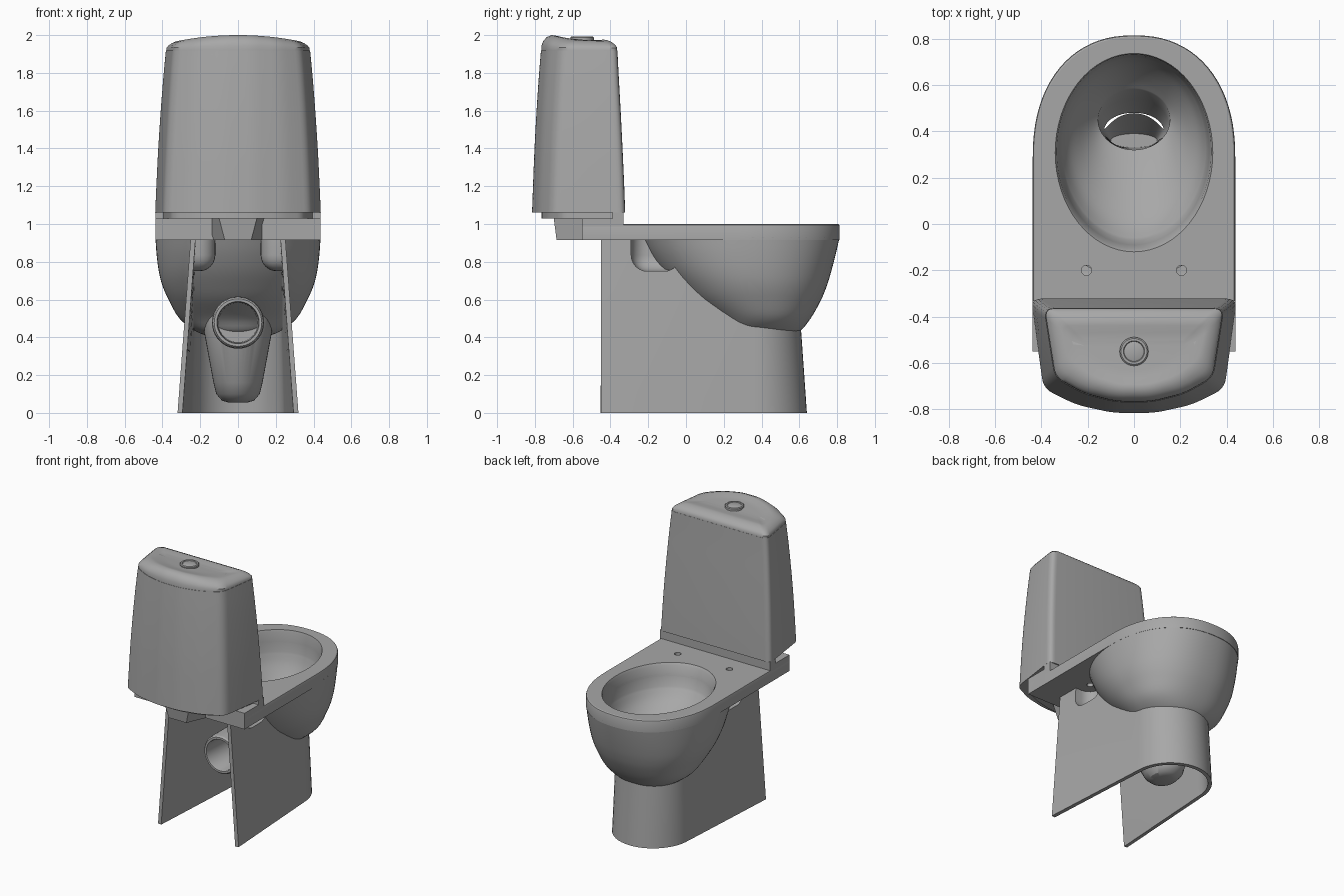
import bpy, bmesh
from math import cos, sin, pi, copysign, radians
from mathutils import Vector

cube = bpy.data.objects.get("Cube")
if cube:
    bpy.data.objects.remove(cube)

ceramic = bpy.data.materials.new("grey ceramic")
ceramic.use_nodes = True
COLOUR = (0.39, 0.39, 0.39, 1)
ceramic.diffuse_color = COLOUR
ceramic.node_tree.nodes["Principled BSDF"].inputs["Base Color"].default_value = COLOUR
FULLNESS = 2.25


def make(name, bm):
    bmesh.ops.recalc_face_normals(bm, faces=bm.faces)
    mesh = bpy.data.meshes.new(name)
    bm.to_mesh(mesh)
    bm.free()
    mesh.materials.append(ceramic)
    ob = bpy.data.objects.new(name, mesh)
    bpy.context.collection.objects.link(ob)
    return ob


def activate(ob):
    bpy.ops.object.select_all(action='DESELECT')
    ob.select_set(True)
    bpy.context.view_layer.objects.active = ob


def smooth(ob, angle=32):
    activate(ob)
    bpy.ops.object.shade_smooth_by_angle(angle=radians(angle))


def modify(ob, kind, **settings):
    mod = ob.modifiers.new(kind.lower(), kind)
    for key, value in settings.items():
        setattr(mod, key, value)
    activate(ob)
    bpy.ops.object.modifier_apply(modifier=mod.name)


def cut(cutter, *targets):
    for ob in targets:
        modify(ob, 'BOOLEAN', operation='DIFFERENCE', solver='EXACT', object=cutter)


def loft(name, rings, caps=True, closed=True):
    """Skin a list of point rings that all have the same count."""
    bm = bmesh.new()
    rows = [[bm.verts.new(p) for p in ring] for ring in rings]
    n = len(rows[0])
    for a, b in zip(rows, rows[1:]):
        for i in range(n if closed else n - 1):
            j = (i + 1) % n
            bm.faces.new((a[i], a[j], b[j], b[i]))
    if caps:
        bm.faces.new(rows[0])
        bm.faces.new(rows[-1])
    return make(name, bm)


def refine(keys, steps=4):
    """Smooth curve through the ring settings."""
    out = []
    for i in range(len(keys) - 1):
        quad = (keys[max(i - 1, 0)], keys[i], keys[i + 1], keys[min(i + 2, len(keys) - 1)])
        for k in range(steps):
            t = k / steps
            out.append([b + t / 2 * (c - a + t * (2 * a - 5 * b + 4 * c - d + t * (3 * (b - c) + d - a)))
                        for a, b, c, d in zip(*quad)])
    return out + [keys[-1]]


def arch(hx, y0, front, n=24, power=2):
    """Rounded end running from +x round the front to -x."""
    pts = []
    for i in range(n + 1):
        c, s = cos(pi * i / n), sin(pi * i / n)
        pts.append((hx * copysign(abs(c) ** (2 / power), c), y0 + (front - y0) * abs(s) ** (2 / power)))
    return pts


def oval(z, yc, hx, hy, n=64, power=2, x0=0):
    """Ellipse whose front half can be made fuller."""
    half = arch(hx, yc, yc + hy, n // 2, power)
    back = [(-x, 2 * yc - y) for x, y in arch(hx, yc, yc + hy, n // 2)]
    return [(x + x0, y, z) for x, y in half + back[1:-1]]


def rounded(points, r, z, steps=5):
    """Polygon at height z with softened corners."""
    out = []
    for i, p in enumerate(points):
        p, a, b = Vector(p), Vector(points[i - 1]), Vector(points[(i + 1) % len(points)])
        s = p + (a - p).normalized() * r
        e = p + (b - p).normalized() * r
        for k in range(steps + 1):
            t = k / steps
            q = s * (1 - t) ** 2 + p * 2 * t * (1 - t) + e * t * t
            out.append((q.x, q.y, z))
    return out


def block(name, x0, x1, y0, y1, z0, z1, bevel=0.0):
    bm = bmesh.new()
    bmesh.ops.create_cube(bm, size=1)
    for v in bm.verts:
        v.co = ((x0 + x1) / 2 + v.co.x * (x1 - x0), (y0 + y1) / 2 + v.co.y * (y1 - y0),
                (z0 + z1) / 2 + v.co.z * (z1 - z0))
    if bevel:
        bmesh.ops.bevel(bm, geom=bm.edges[:], offset=bevel, segments=6, profile=0.5, affect='EDGES')
    return make(name, bm)


# Basin hollow: steep lip, shallow bowl and a throat sloping back, used as a cutter
lip = [(1.02, .308, .345, .432), (1.0, .308, .34, .428), (.985, .312, .333, .42)]
hollow = [(.85, .325, .315, .395), (.78, .347, .285, .35), (.71, .385, .235, .275),
          (.65, .422, .188, .195), (.61, .45, .155, .13)]
throat = [(.5, .43, .148, .11), (.25, .36, .1, .03)]
basin = loft("basin_cutter", [oval(*r) for r in lip + refine(hollow) + throat])

# Outer bowl
bowl = loft("bowl", [oval(*r, power=FULLNESS) for r in refine((
    (.4, .4, .13, .13), (.43, .39, .22, .21), (.5, .393, .31, .267), (.6, .357, .368, .359),
    (.68, .334, .402, .414), (.76, .313, .421, .459), (.85, .296, .432, .499), (.93, .285, .437, .528)))])


# Flat rim with its straight rear deck
def deck(z, w, front):
    return [(-w, -.55, z), (w, -.55, z)] + [(x, y, z) for x, y in arch(w, .285, front, 40, FULLNESS)]


rim = loft("rim", [deck(.915, .437, .813), deck(.988, .437, .814), deck(.996, .434, .811), deck(1.0, .428, .805)])
for x in (-.205, .205):
    bolt = loft("bolt_cutter", [oval(z, -.2, .022, .022, 20, x0=x) for z in (.9, 1.05)])
    cut(bolt, rim)
    bpy.data.objects.remove(bolt)

# Pedestal shell narrowing to the front, open at the back and below, top edge hidden in the bowl
rows = []
for k in range(9):
    row = []
    for i in range(-12, 37):
        def place(z):
            back, nose, tip = .32 - .075 * z, .272 - .03 * z, .64 - .07 * z
            if 0 <= i <= 24:
                return arch(nose, .36, tip)[i]
            t = -i / 12 if i < 0 else (i - 24) / 12
            return copysign(nose + (back - nose) * t, 12 - i), .36 - .81 * t
        y = place(0)[1]
        z = min(.925, max(.5, .78 - 1.1 * y)) * k / 8
        row.append((*place(z), z))
    rows.append(row)
pedestal = loft("pedestal", rows, caps=False, closed=False)
modify(pedestal, 'SOLIDIFY', thickness=.026, offset=-1)

# Side pockets under the rim
for side, label in ((1, "left"), (-1, "right")):
    xs = sorted((side * .12, side * .5))
    pocket = block(label + "_pocket", *xs, -.29, -.03, .75, 1.1, .085)
    cut(pocket, pedestal)
    bm = bmesh.new()
    bm.from_mesh(pocket.data)
    for co, no in (((0, 0, .92), (0, 0, 1)), ((side * .25, 0, .84), (side, 0, .075))):
        bmesh.ops.bisect_plane(bm, geom=bm.verts[:] + bm.edges[:] + bm.faces[:],
                               plane_co=co, plane_no=no, clear_outer=True)
    bm.to_mesh(pocket.data)
    bm.free()
    smooth(pocket)

# Water trap and outlet pipe
trap = loft("trap", [oval(*r, 40) for r in (
    (.055, .3, .05, .06), (.065, .3, .085, .1), (.1, .3, .115, .14), (.16, .295, .13, .17),
    (.43, .26, .18, .22), (.52, .26, .17, .2), (.6, .26, .13, .14))])
pipe = loft("outlet_pipe", [oval(z, .478, r, r, 40) for z, r in (
    (-.2, .138), (.15, .138), (.19, .134), (.2, .126), (.2, .112), (.19, .108), (-.19, .104))])
bore = loft("bore_cutter", [oval(z, .478, .104, .104, 40) for z in (-.18, .3)])
for ob in (pipe, bore):
    activate(ob)
    ob.rotation_euler.x = pi / 2
    bpy.ops.object.transform_apply(location=False, rotation=True, scale=False)
cut(bore, trap)
cut(basin, bowl, rim, trap)
for ob in (bore, basin):
    bpy.data.objects.remove(ob)

# Ledge, rear spur and plinth carrying the tank
block("tank_ledge", -.437, .437, -.55, -.38, .915, 1.03)
block("tank_foot", -.437, .437, -.39, -.33, .985, 1.062)
loft("rear_spur", [[(-.15, -.5, z), (-w, -.685 - d, z), (w, -.685 - d, z), (.15, -.5, z)]
                   for z, w, d in ((.915, .07, 0), (1.03, .1, .015))])


def tank_ring(z, w, f, b, r=.045, inset=0.0):
    w, f, b = w - inset, f - inset, b + inset
    half = [(w, f), (.88 * w, b + .105), (.56 * w, b + .035), (.2 * w, b)]
    return rounded([(-x, y) for x, y in half] + half[::-1], r, z)


plinth = loft("tank_plinth", [tank_ring(z, .4, -.35, -.765) for z in (1.03, 1.062)])

# Tank body
tank = loft("tank", [tank_ring(*r) for r in refine((
    (1.06, .444, -.322, -.815), (1.2, .438, -.327, -.81), (1.4, .428, -.336, -.802),
    (1.6, .415, -.346, -.791), (1.78, .401, -.356, -.779), (1.918, .388, -.363, -.768)))])

# Domed lid with a shallow dish
lid_rings = [tank_ring(1.918, .386, -.364, -.766)]
for z, inset in ((1.945, .002), (1.97, .012), (1.99, .03), (2.0, .055), (1.998, .075), (1.988, .105), (1.984, .14)):
    ring = tank_ring(z, .387, -.363, -.767, .04, inset)
    lid_rings.append([(x, y, h - .55 * (h - 1.92) * (x / .38) ** 2) for x, y, h in ring])
lid = loft("lid", lid_rings)

# Flush button with a raised collar
button = loft("flush_button", [oval(z, -.55, r, r, 32) for z, r in (
    (1.97, .062), (1.988, .062), (1.993, .056), (1.993, .046), (1.989, .043), (1.992, .036))])

for ob in (bowl, rim, pedestal, trap, pipe, plinth, tank, lid, button):
    smooth(ob)
